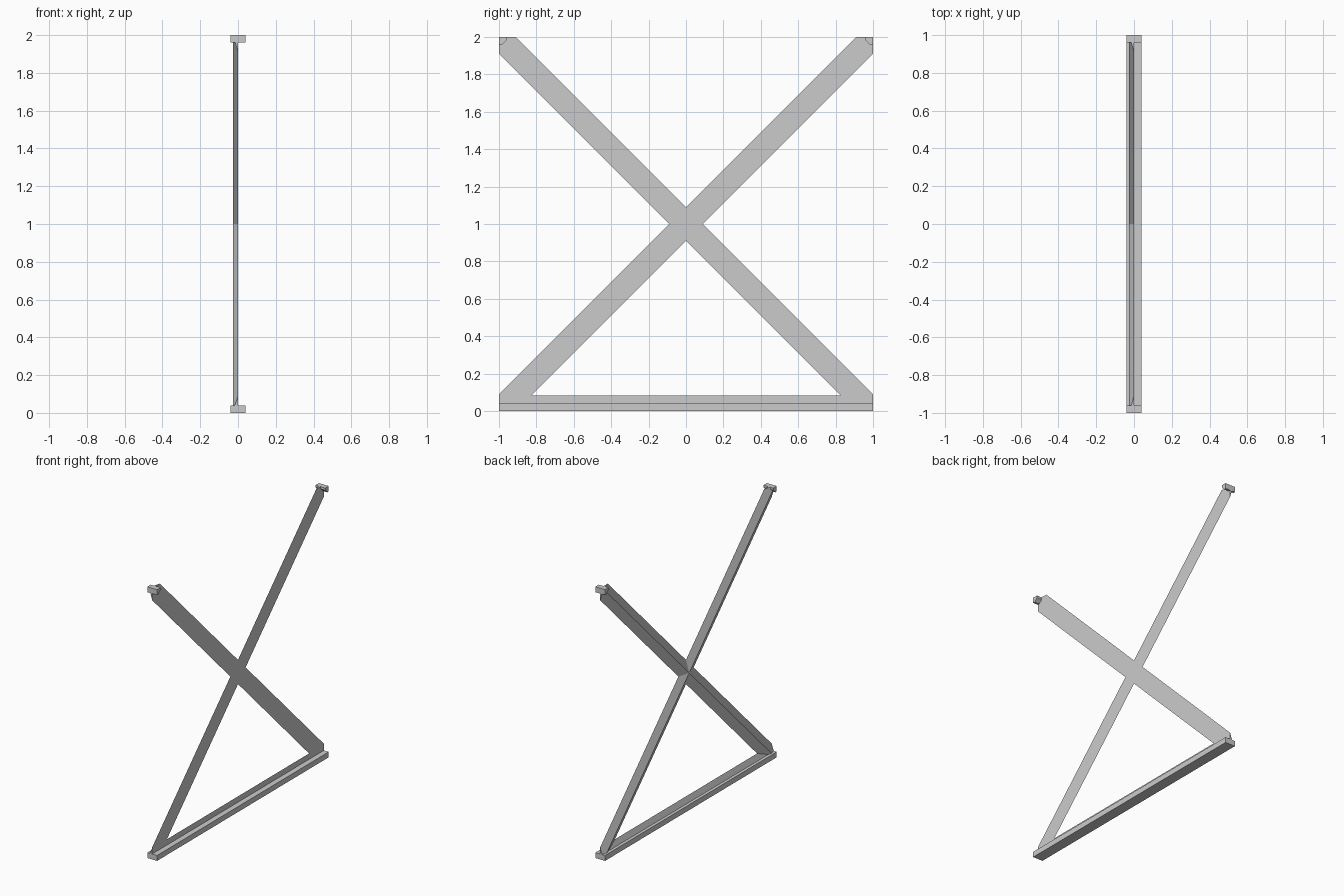
import bpy
import bmesh
from math import radians
from mathutils import Matrix, Vector

cube = bpy.data.objects.get("Cube")
if cube:
    bpy.data.objects.remove(cube, do_unlink=True)

grey = bpy.data.materials.new("plain grey")
grey.use_nodes = True
colour = (0.6, 0.6, 0.6, 1)
grey.diffuse_color = colour
grey.node_tree.nodes["Principled BSDF"].inputs["Base Color"].default_value = colour


def prism(name, profile, axis, start, end, matrix=Matrix(), trim=False):
    """Extrude a profile from start to end along an axis, then place and trim it."""
    bm = bmesh.new()
    at = (lambda a, b: (start, a, b)) if axis == "x" else (lambda a, b: (a, start, b))
    face = bm.faces.new([bm.verts.new(at(a, b)) for a, b in profile])
    extruded = bmesh.ops.extrude_face_region(bm, geom=[face])["geom"]
    shift = Vector((end - start, 0, 0) if axis == "x" else (0, end - start, 0))
    bmesh.ops.translate(bm, vec=shift, verts=[v for v in extruded if isinstance(v, bmesh.types.BMVert)])
    bm.transform(matrix)
    if trim:
        # Cut the ends flush with the square outline and cap them
        for co, no in (((0, 1, 0), (0, 1, 0)), ((0, -1, 0), (0, -1, 0)),
                       ((0, 0, 2), (0, 0, 1)), ((0, 0, 0), (0, 0, -1))):
            bmesh.ops.bisect_plane(bm, geom=bm.verts[:] + bm.edges[:] + bm.faces[:],
                                   plane_co=co, plane_no=no, clear_outer=True)
            bmesh.ops.holes_fill(bm, edges=[e for e in bm.edges if e.is_boundary])
    bmesh.ops.recalc_face_normals(bm, faces=bm.faces)
    mesh = bpy.data.meshes.new(name)
    bm.to_mesh(mesh)
    bm.free()
    mesh.materials.append(grey)
    obj = bpy.data.objects.new(name, mesh)
    bpy.context.collection.objects.link(obj)
    return obj


# Crossed braces: flat on the left side, ridged on the right side
half = 0.063
ridged = [(0, -half), (0, half), (-0.026, 0)]
for name, angle in (("rising_brace", 45), ("falling_brace", -45)):
    place = Matrix.Translation((0, 0, 1)) @ Matrix.Rotation(radians(angle), 4, "X")
    prism(name, ridged, "y", -1.6, 1.6, place, trim=True)

# Bottom rail with a ridged strip standing out of it
r = 0.04
prism("bottom_rail", [(-r, 0), (r, 0), (r, r), (-r, r)], "y", -1, 1)
prism("bottom_strip", ridged, "y", -1, 1, Matrix.Translation((0, 0, 0.02)), trim=True)

# Quarter-octagon pegs in the two top corners
c = 0.0166
for name, s in (("front_peg", -1), ("back_peg", 1)):
    outline = [(0, 0), (-r, 0), (-r, -c), (-c, -r), (0, -r)]
    prism(name, [(s * (1 + a), 2 + b) for a, b in outline], "x", -r, r)
